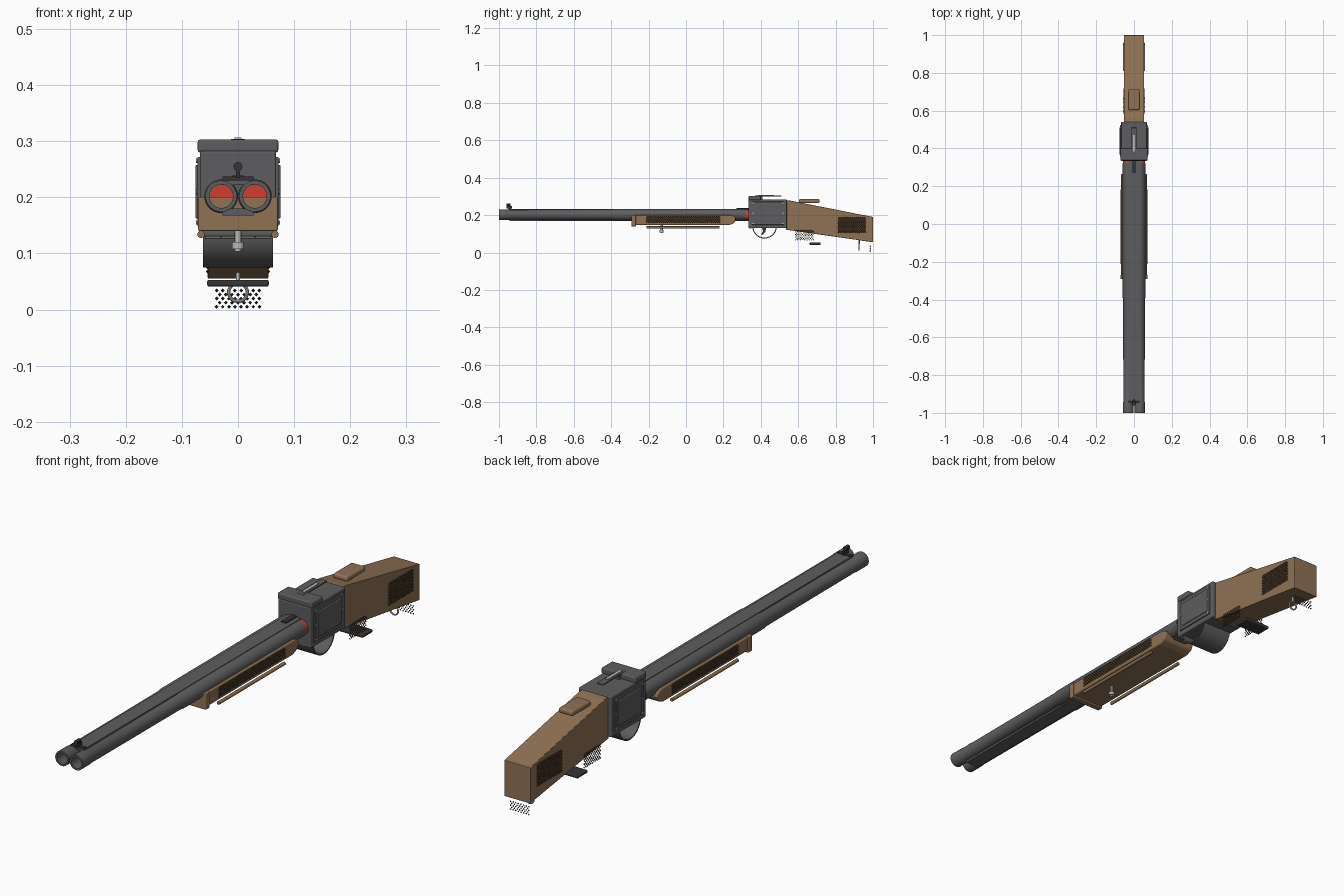
import bpy, bmesh, math
from mathutils import Matrix, Vector

cube = bpy.data.objects.get("Cube")
if cube:
    bpy.data.objects.remove(cube, do_unlink=True)


def material(name, r, g, b):
    m = bpy.data.materials.new(name)
    m.use_nodes = True
    m.diffuse_color = (r, g, b, 1)
    m.node_tree.nodes["Principled BSDF"].inputs["Base Color"].default_value = (r, g, b, 1)
    return m


STEEL = material("dark steel", 0.11, 0.11, 0.115)
BLACK = material("black metal", 0.035, 0.035, 0.037)
WOOD = material("walnut", 0.28, 0.17, 0.09)
DARK_WOOD = material("checkering brown", 0.07, 0.042, 0.022)
SILVER = material("silver", 0.5, 0.5, 0.48)
RED = material("shell red", 0.62, 0.05, 0.03)


def finish(bm, name, mat, bevel=0, smooth=False):
    bmesh.ops.recalc_face_normals(bm, faces=bm.faces)
    mesh = bpy.data.meshes.new(name)
    bm.to_mesh(mesh)
    bm.free()
    obj = bpy.data.objects.new(name, mesh)
    bpy.context.collection.objects.link(obj)
    mesh.materials.append(mat)
    if bevel:
        mod = obj.modifiers.new("Bevel", "BEVEL")
        mod.width, mod.segments = bevel, 3
    if smooth:
        bpy.ops.object.select_all(action="DESELECT")
        obj.select_set(True)
        bpy.context.view_layer.objects.active = obj
        bpy.ops.object.shade_smooth_by_angle()
    return obj


def box(name, mat, x, y, z, bevel=0):
    """Box from (min, max) pairs."""
    bm = bmesh.new()
    size = [b - a for a, b in (x, y, z)]
    mid = [(a + b) / 2 for a, b in (x, y, z)]
    bmesh.ops.create_cube(bm, size=1, matrix=Matrix.Translation(mid) @ Matrix.Diagonal((*size, 1)))
    return finish(bm, name, mat, bevel)


def rod(name, mat, centre, radius, length, axis, sides=20):
    bm = bmesh.new()
    turn = Vector((0, 0, 1)).rotation_difference(Vector(axis)).to_matrix().to_4x4()
    bmesh.ops.create_cone(bm, cap_ends=True, segments=sides, radius1=radius, radius2=radius,
                          depth=length, matrix=Matrix.Translation(centre) @ turn)
    return finish(bm, name, mat, smooth=True)


def extrude_yz(name, mat, points, half_width, bevel=0, smooth=False):
    """Side profile extruded across the full width."""
    bm = bmesh.new()
    face = bm.faces.new([bm.verts.new((-half_width, y, z)) for y, z in points])
    new = bmesh.ops.extrude_face_region(bm, geom=[face])["geom"]
    bmesh.ops.translate(bm, vec=(2 * half_width, 0, 0),
                        verts=[v for v in new if isinstance(v, bmesh.types.BMVert)])
    return finish(bm, name, mat, bevel, smooth)


def tube(name, mat, x, z, profile, sides=32):
    """Closed (radius, y) profile turned about a lengthwise axis."""
    bm = bmesh.new()
    rings = []
    for i in range(sides):
        a = math.tau * i / sides
        rings.append([bm.verts.new((x + r * math.cos(a), y, z + r * math.sin(a))) for r, y in profile])
    n = len(profile)
    for i in range(sides):
        a, b = rings[i], rings[(i + 1) % sides]
        for j in range(n):
            k = (j + 1) % n
            bm.faces.new((a[j], a[k], b[k], b[j]))
    return finish(bm, name, mat, smooth=True)


def studs(name, mat, u, v, cols, rows, place, size):
    """Staggered grid of small diamonds; place maps (u, v) to a point."""
    bm = bmesh.new()
    for r in range(rows):
        for c in range(cols - r % 2):
            s = (c + 0.5 * (r % 2)) / (cols - 1)
            p = place(u[0] + (u[1] - u[0]) * s, v[0] + (v[1] - v[0]) * r / (rows - 1))
            top = [bm.verts.new(Vector(p) + Vector(d) * size * k)
                   for d in ((1, 0, 0), (0, 1, 0), (0, 0, 1)) for k in (1, -1)]
            for i in (0, 1):
                for j in (2, 3):
                    for k in (4, 5):
                        bm.faces.new((top[i], top[j], top[k]))
    return finish(bm, name, mat)


# Barrels, shells and ribs
for side, s in (("left", 1), ("right", -1)):
    tube(side + "_barrel", STEEL, 0.03 * s, 0.202,
         [(0.021, -1), (0.028, -1), (0.028, -0.945), (0.0265, -0.94), (0.0275, -0.4),
          (0.03, -0.39), (0.03, 0.32), (0.021, 0.32)])
    rod(side + "_shell", RED, (0.03 * s, 0.325, 0.202), 0.029, 0.02, (0, 1, 0), 32)
box("top_rib", STEEL, (-0.028, 0.028), (-0.945, 0.335), (0.222, 0.234))
box("bottom_rib", STEEL, (-0.028, 0.028), (-0.945, 0.335), (0.168, 0.18))
box("breech_catch", BLACK, (-0.011, 0.011), (0.27, 0.335), (0.23, 0.239), 0.002)

# Front sight
box("sight_base", BLACK, (-0.028, 0.028), (-0.948, -0.935), (0.23, 0.237))
box("sight_post", BLACK, (-0.004, 0.004), (-0.96, -0.93), (0.235, 0.25))
rod("sight_bead", BLACK, (0, -0.95, 0.255), 0.008, 0.022, (0, 1, 0), 12)

# Forestock
extrude_yz("forestock", WOOD, [(-0.28, 0.2), (0.24, 0.2), (0.262, 0.192), (0.266, 0.175),
                               (0.255, 0.156), (0.23, 0.146), (-0.28, 0.146)], 0.068, 0.006)
box("forestock_lip", WOOD, (-0.071, 0.071), (-0.292, -0.268), (0.14, 0.201), 0.003)
rod("swivel_stud", SILVER, (0, -0.13, 0.126), 0.006, 0.045, (0, 0, 1), 12)
rod("swivel_cap", SILVER, (0, -0.13, 0.114), 0.011, 0.012, (0, 0, 1), 16)

# Receiver
box("receiver", STEEL, (-0.068, 0.068), (0.333, 0.54), (0.13, 0.283), 0.004)
box("top_bar", STEEL, (-0.072, 0.072), (0.335, 0.4), (0.28, 0.303), 0.005)
box("top_lever", STEEL, (-0.013, 0.013), (0.37, 0.51), (0.299, 0.304), 0.001)
box("lever_stem", STEEL, (-0.01, 0.01), (0.39, 0.41), (0.28, 0.3))
box("lever_inlay", SILVER, (-0.006, 0.006), (0.385, 0.47), (0.3, 0.307))

# Hinge below the receiver front
for i in range(4):
    rod("hinge_knuckle", SILVER, (-0.045 + 0.03 * i, 0.345, 0.133), 0.007, 0.028, (1, 0, 0), 16)

# Trigger and wide curved guard
arc = [(r, math.pi * (1 + i / 24)) for r in (0.066, 0.061) for i in range(25)]
arc = arc[:25] + arc[:24:-1]
extrude_yz("trigger_guard", STEEL,
           [(0.42 + r * math.cos(a), 0.141 + r * math.sin(a)) for r, a in arc], 0.062, smooth=True)
extrude_yz("trigger", BLACK, [(0.405, 0.135), (0.43, 0.135), (0.424, 0.11), (0.41, 0.094),
                              (0.403, 0.098), (0.412, 0.115)], 0.008)

# Stock, comb pad and lower plate
extrude_yz("stock", WOOD, [(0.535, 0.279), (0.56, 0.277), (1, 0.19), (1, 0.055), (0.535, 0.122)],
           0.054, 0.002)
box("comb_pad", WOOD, (-0.03, 0.03), (0.603, 0.715), (0.264, 0.285), 0.008)
box("lower_plate", BLACK, (-0.055, 0.055), (0.66, 0.72), (0.041, 0.053), 0.004)

# Side plates, screws, rods and checkering on both sides
for side, s in (("left", 1), ("right", -1)):
    def span(a, b):
        return tuple(sorted((a * s, b * s)))

    def flat(x):
        return lambda y, z: (x * s, y, z)

    box(side + "_plate", STEEL, span(0.066, 0.072), (0.352, 0.525), (0.148, 0.272), 0.002)
    box(side + "_panel", STEEL, span(0.07, 0.076), (0.366, 0.511), (0.162, 0.258), 0.003)
    for y in (0.359, 0.518):
        for z in (0.155, 0.21, 0.265):
            rod(side + "_screw", SILVER, (0.072 * s, y, z), 0.004, 0.005, (1, 0, 0), 10)
    rod(side + "_forestock_rod", WOOD, (0.066 * s, -0.015, 0.134), 0.0065, 0.39, (0, 1, 0), 14)
    studs(side + "_forestock_checkering", DARK_WOOD, (-0.21, 0.18), (0.161, 0.192), 36, 6,
          flat(0.068), 0.0042)
    studs(side + "_stock_checkering", DARK_WOOD, (0.815, 0.958), (0.108, 0.186), 15, 14,
          flat(0.054), 0.0042)
    studs(side + "_grip_checkering", DARK_WOOD, (0.585, 0.68), (0.068, 0.118), 11, 8,
          flat(0.054), 0.0035)

# Studs and sling ring beneath the butt
studs("butt_studs", BLACK, (-0.038, 0.038), (0.005, 0.034), 8, 5, lambda x, z: (x, 0.985, z), 0.0035)
tube("sling_ring", SILVER, 0, 0.031,
     [(0.0165 + 0.003 * math.cos(math.tau * i / 8), 0.925 + 0.003 * math.sin(math.tau * i / 8))
      for i in range(8)], 28)
rod("sling_stud", SILVER, (0, 0.925, 0.056), 0.004, 0.022, (0, 0, 1), 12)
